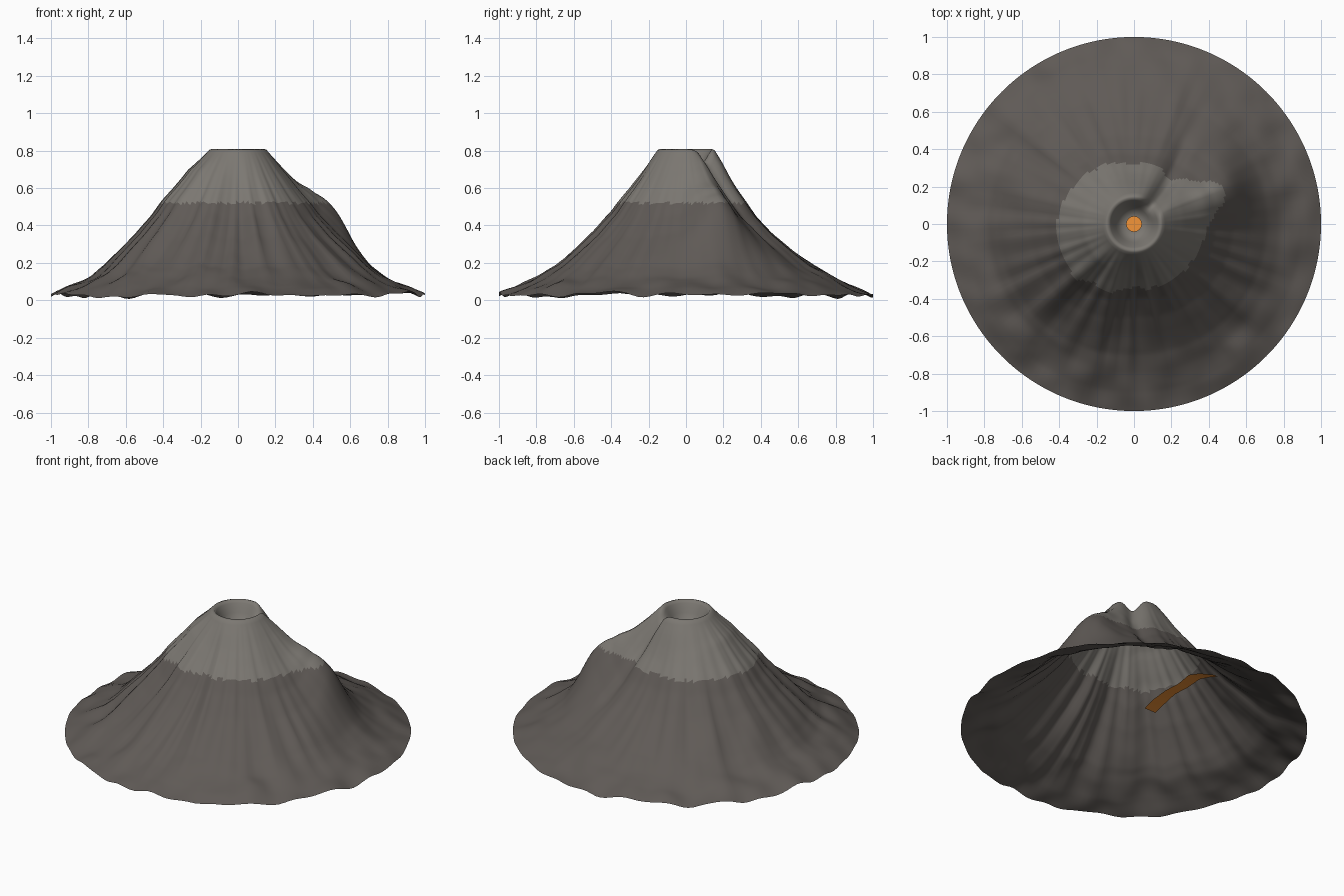
import bpy, bmesh
from math import sin, cos, pi, exp, radians, degrees
from mathutils import noise, Vector

if "Cube" in bpy.data.objects:
    bpy.data.objects.remove(bpy.data.objects["Cube"])

SEG, RINGS = 192, 72


def material(name, color):
    m = bpy.data.materials.new(name)
    m.diffuse_color = (*color, 1)
    m.use_nodes = True
    m.node_tree.nodes["Principled BSDF"].inputs["Base Color"].default_value = m.diffuse_color
    return m


def lerp_table(table, x):
    for (a, p), (b, q) in zip(table, table[1:]):
        if x <= b:
            return p + (q - p) * max(0, (x - a) / (b - a))
    return table[-1][1]


def gauss(x, s):
    return exp(-(x / s) ** 2 / 2)


def clamp(x):
    return max(0, min(1, x))


def angle_gap(a, b):
    return (a - b + 180) % 360 - 180


# Cone profile (radius, height), including the crater bowl
PROFILE = [(0, .69), (.05, .692), (.08, .71), (.11, .765), (.135, .808), (.147, .812),
           (.2, .735), (.25, .655), (.3, .585), (.35, .52), (.4, .45), (.5, .345),
           (.6, .26), (.7, .18), (.8, .12), (.9, .07), (1, .03)]
# Stretch of the upper cone by direction in degrees
STRETCH = [(0, 1.1), (22, 1.12), (45, 1.0), (90, .92), (135, 1.06), (180, 1.2),
           (225, 1.18), (270, .98), (315, 1.06), (360, 1.1)]


def height(r, t):
    deg = degrees(t) % 360
    w = clamp((r - .15) / .12) * clamp((.78 - r) / .38)
    z = lerp_table(PROFILE, r / (1 + (lerp_table(STRETCH, deg) - 1) * w))
    # radial ridges and gullies
    flank = clamp((r - .16) / .3) * clamp((1 - r) / .35)
    front = .5 + .6 * max(0, cos(radians(deg - 265)))
    n = noise.noise(Vector((cos(t) * 5, sin(t) * 5, r * 1.2)))
    n += .7 * noise.noise(Vector((cos(t) * 11, sin(t) * 11, r * 1.5 + 7)))
    z += .036 * n * flank * front
    # shoulder on the right flank
    z += .155 * gauss(r - .53, .13 if r < .53 else .085) * gauss(angle_gap(deg, 21), 12)
    # breach in the rim continuing as a channel
    centre = 46 + 13 * clamp((r - .13) / .4)
    across = radians(angle_gap(deg, centre)) * r
    if r > .09:
        z -= .078 * clamp((r - .09) / .05) * gauss(max(0, r - .16), .2) * gauss(across, .034)
    # uneven lower apron
    apron = clamp((r - .5) / .4)
    z += .03 * apron * noise.noise(Vector((r * cos(t) * 6, r * sin(t) * 6, 3)))
    return max(0, min(.814, z))


def mesh_object(name, bm, mats):
    me = bpy.data.meshes.new(name)
    bm.to_mesh(me)
    bm.free()
    for m in mats:
        me.materials.append(m)
    for p in me.polygons:
        p.use_smooth = True
    ob = bpy.data.objects.new(name, me)
    bpy.context.collection.objects.link(ob)
    return ob


rock = material("dark_rock", (.115, .102, .093))
ash = material("light_ash", (.20, .187, .168))
lava = material("lava", (.9, .3, .04))

# Volcano cone: one open polar sheet
bm = bmesh.new()
top = bm.verts.new((0, 0, height(0, 0)))
rings = []
for i in range(1, RINGS + 1):
    r = i / RINGS
    rings.append([bm.verts.new((r * cos(t), r * sin(t), height(r, t)))
                  for t in (2 * pi * k / SEG for k in range(SEG))])
for k in range(SEG):
    j = (k + 1) % SEG
    bm.faces.new((top, rings[0][k], rings[0][j]))
    for a, b in zip(rings, rings[1:]):
        bm.faces.new((a[k], b[k], b[j], a[j]))
for f in bm.faces:
    f.material_index = int(f.calc_center_median().z > .52)
mesh_object("volcano_cone", bm, [rock, ash])

# Lava pool on the crater floor
bm = bmesh.new()
bmesh.ops.create_circle(bm, cap_ends=True, segments=24, radius=.042)
bmesh.ops.translate(bm, verts=bm.verts, vec=(0, 0, .702))
mesh_object("lava_pool", bm, [lava])

# Lava stream: narrow ribbon under the back flank (y, x, z, half width)
STREAM = [(.12, -.02, .105, .04), (.22, .0, .11, .042), (.35, .02, .11, .035),
          (.48, .03, .095, .035), (.60, .05, .09, .04), (.68, .04, .07, .035),
          (.76, .02, .04, .015)]
bm = bmesh.new()
rows = [[bm.verts.new((x + s * w, y, z)) for s in (-1, 1)] for y, x, z, w in STREAM]
for a, b in zip(rows, rows[1:]):
    bm.faces.new((a[0], a[1], b[1], b[0]))
mesh_object("lava_stream", bm, [lava])
